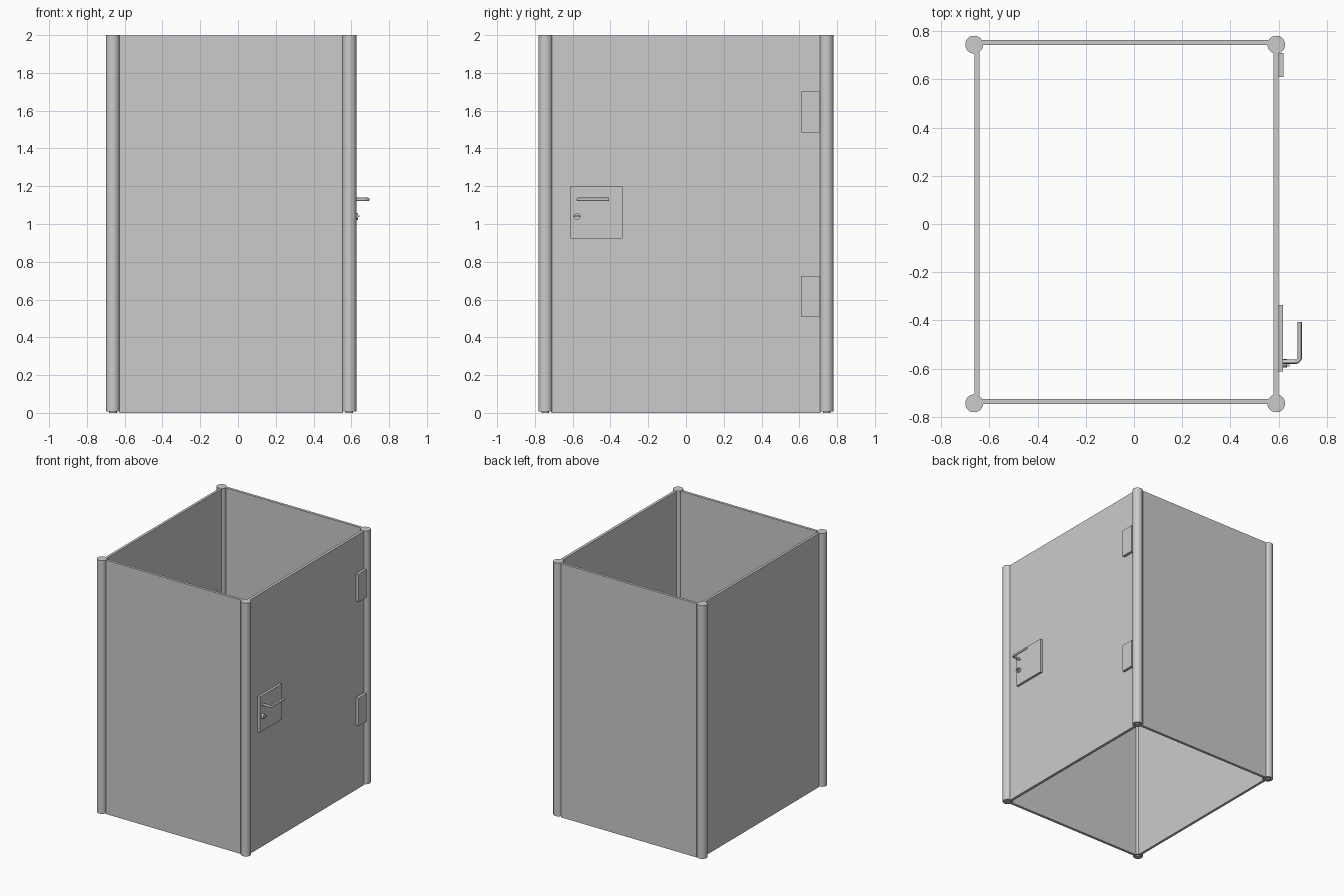
import bpy, math

if "Cube" in bpy.data.objects:
    bpy.data.objects.remove(bpy.data.objects["Cube"])

def box(name, x, y, z):
    """Box from (min, max) ranges on each axis."""
    r = (x, y, z)
    bpy.ops.mesh.primitive_cube_add(size=1, location=[(a + b) / 2 for a, b in r])
    o = bpy.context.object
    o.name = name
    o.scale = [b - a for a, b in r]
    bpy.ops.object.transform_apply(location=False, rotation=False, scale=True)
    return o

def cylinder(name, r, depth, loc, rot=(0, 0, 0), sides=32):
    bpy.ops.mesh.primitive_cylinder_add(vertices=sides, radius=r, depth=depth,
                                        location=loc, rotation=rot)
    o = bpy.context.object
    o.name = name
    bpy.ops.object.shade_smooth_by_angle()
    return o

XL, XR, Y = -0.663, 0.59, 0.744
TOP = 1.998

# Corner posts with small recessed feet
for side, x in (("left", XL), ("right", XR)):
    for end, y in (("front", -Y), ("back", Y)):
        cylinder(f"{end}_{side}_post", 0.037, 1.993, (x, y, 1.0035))
        cylinder(f"{end}_{side}_foot", 0.02, 0.02, (x, y, 0.01))

# Wall panels and door, open at top and bottom
ex, ey = 0.035, 0.033
box("front_panel", (XL + ex, XR - ex), (-0.747, -0.726), (0, TOP))
box("back_panel", (XL + ex, XR - ex), (0.743, 0.764), (0, TOP))
box("left_panel", (-0.661, -0.641), (-Y + ey, Y - ey), (0, TOP))
box("door", (0.578, 0.60), (-Y + ey, Y - ey), (0, TOP))

# Hinges and lock plate on the door
box("upper_hinge", (0.598, 0.621), (0.61, 0.709), (1.484, 1.702))
box("lower_hinge", (0.598, 0.621), (0.61, 0.709), (0.507, 0.726))
box("lock_plate", (0.598, 0.618), (-0.612, -0.336), (0.922, 1.202))

# Bent lever handle: round bar swept along an L with a rounded corner
hx, hy, hz, bend = 0.688, -0.572, 1.13, 0.02
path = [(0.612, hy)]
for i in range(7):
    a = -math.pi / 2 + i * math.pi / 12
    path.append((hx - bend + bend * math.cos(a), hy + bend + bend * math.sin(a)))
path.append((hx, -0.407))
curve = bpy.data.curves.new("handle", "CURVE")
curve.dimensions = "3D"
curve.bevel_depth = 0.009
curve.bevel_resolution = 4
curve.use_fill_caps = True
spline = curve.splines.new("POLY")
spline.points.add(len(path) - 1)
for p, (x, y) in zip(spline.points, path):
    p.co = (x, y, hz, 1)
handle = bpy.data.objects.new("handle", curve)
bpy.context.collection.objects.link(handle)
bpy.ops.object.select_all(action="DESELECT")
handle.select_set(True)
bpy.context.view_layer.objects.active = handle
bpy.ops.object.convert(target="MESH")
bpy.ops.object.shade_smooth_by_angle()

# Lock turn: round base with a thumb bar
cylinder("lock_base", 0.018, 0.02, (0.624, -0.577, 1.04), (0, math.pi / 2, 0))
box("lock_thumb_bar", (0.63, 0.644), (-0.592, -0.562), (1.036, 1.044))
